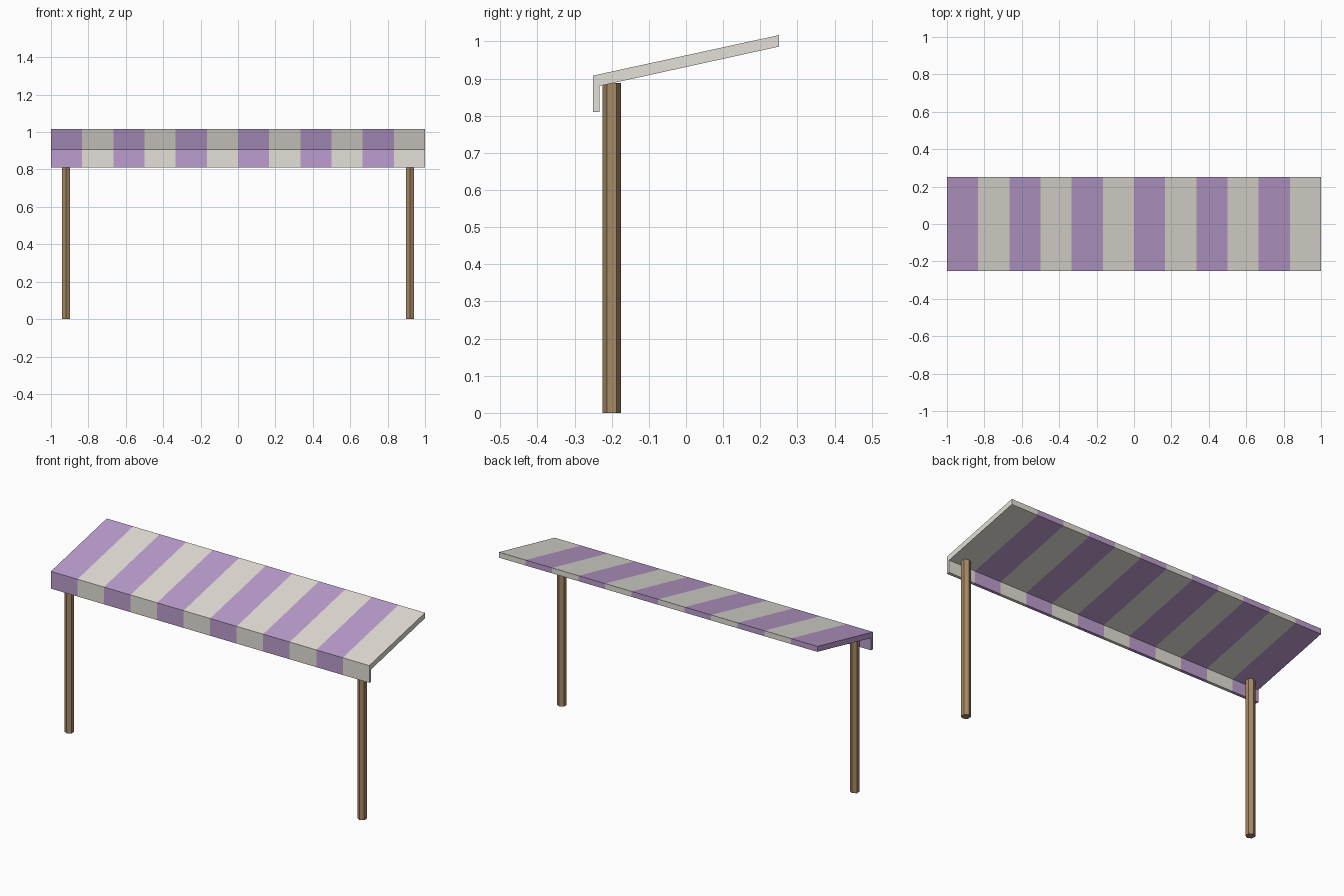
import bpy, bmesh, math

if "Cube" in bpy.data.objects:
    bpy.data.objects.remove(bpy.data.objects["Cube"])


def material(name, rgb):
    m = bpy.data.materials.new(name)
    m.diffuse_color = (*rgb, 1)
    m.use_nodes = True
    m.node_tree.nodes["Principled BSDF"].inputs["Base Color"].default_value = m.diffuse_color
    return m


purple = material("purple_cloth", (0.50, 0.34, 0.62))
cream = material("cream_cloth", (0.77, 0.74, 0.68))
wood = material("wood", (0.38, 0.25, 0.13))

# Striped canopy: side profile (y, z) of sloped roof plus hanging front valance
profile = [(-0.25, 0.81), (-0.25, 0.908), (0.25, 1.017),
           (0.25, 0.986), (-0.233, 0.88), (-0.233, 0.81)]
STRIPES = 12
bm = bmesh.new()
rings = [[bm.verts.new((-1 + 2 * i / STRIPES, y, z)) for y, z in profile]
         for i in range(STRIPES + 1)]
n = len(profile)
for i in range(STRIPES):
    a, b = rings[i], rings[i + 1]
    for j in range(n):
        k = (j + 1) % n
        bm.faces.new((a[j], a[k], b[k], b[j])).material_index = i % 2

# End caps, split into valance and roof quads
for ring, mat in ((rings[0], 0), (rings[-1], 1)):
    for quad in ((0, 1, 4, 5), (1, 2, 3, 4)):
        bm.faces.new([ring[q] for q in quad]).material_index = mat
bmesh.ops.recalc_face_normals(bm, faces=bm.faces)
mesh = bpy.data.meshes.new("striped_canopy")
bm.to_mesh(mesh)
bm.free()
mesh.materials.append(purple)
mesh.materials.append(cream)
bpy.context.collection.objects.link(bpy.data.objects.new("striped_canopy", mesh))

# Hexagonal front posts
POST_H = 0.888
for side, label in ((-1, "left"), (1, "right")):
    bpy.ops.mesh.primitive_cylinder_add(vertices=6, radius=0.025, depth=POST_H,
                                        location=(side * 0.92, -0.2, POST_H / 2))
    post = bpy.context.object
    post.name = label + "_post"
    post.data.materials.append(wood)
